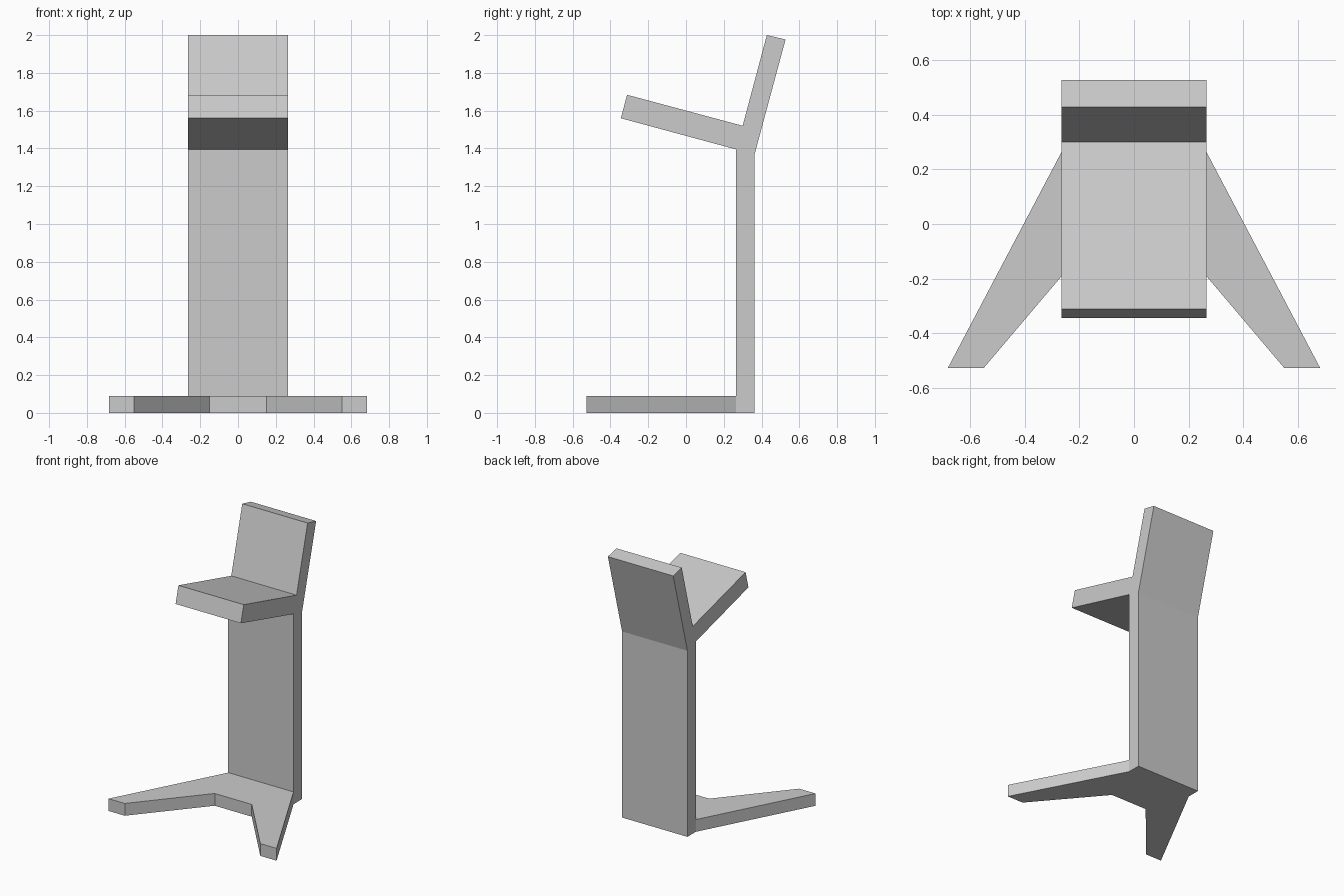
import bpy
import bmesh
from mathutils import Vector

if "Cube" in bpy.data.objects:
    bpy.data.objects.remove(bpy.data.objects["Cube"])


def extruded(name, outline, direction):
    """Closed prism from a planar outline swept along a direction."""
    bm = bmesh.new()
    face = bm.faces.new([bm.verts.new(p) for p in outline])
    swept = bmesh.ops.extrude_face_region(bm, geom=[face], use_keep_orig=True)
    verts = [g for g in swept["geom"] if isinstance(g, bmesh.types.BMVert)]
    bmesh.ops.translate(bm, verts=verts, vec=Vector(direction))
    bmesh.ops.recalc_face_normals(bm, faces=bm.faces)
    mesh = bpy.data.meshes.new(name)
    bm.to_mesh(mesh)
    bm.free()
    obj = bpy.data.objects.new(name, mesh)
    bpy.context.collection.objects.link(obj)
    return obj


HALF_WIDTH = 0.265

# Column, tilted seat and backrest: one bent slab, drawn in side view (y, z)
side = [(0.265, 0), (0.362, 0), (0.362, 1.365), (0.527, 1.977), (0.428, 2.0),
        (0.30, 1.52), (-0.312, 1.684), (-0.345, 1.56), (0.265, 1.395)]
extruded("column_seat_and_backrest",
         [(-HALF_WIDTH, y, z) for y, z in side], (2 * HALF_WIDTH, 0, 0))

# Splayed two-legged foot, right half of the plan mirrored to the left
right = [(0.15, -0.055), (0.55, -0.527), (0.682, -0.527), (HALF_WIDTH, 0.265)]
plan = right + [(-x, y) for x, y in reversed(right)]
extruded("splayed_foot", [(x, y, 0) for x, y in plan], (0, 0, 0.09))
